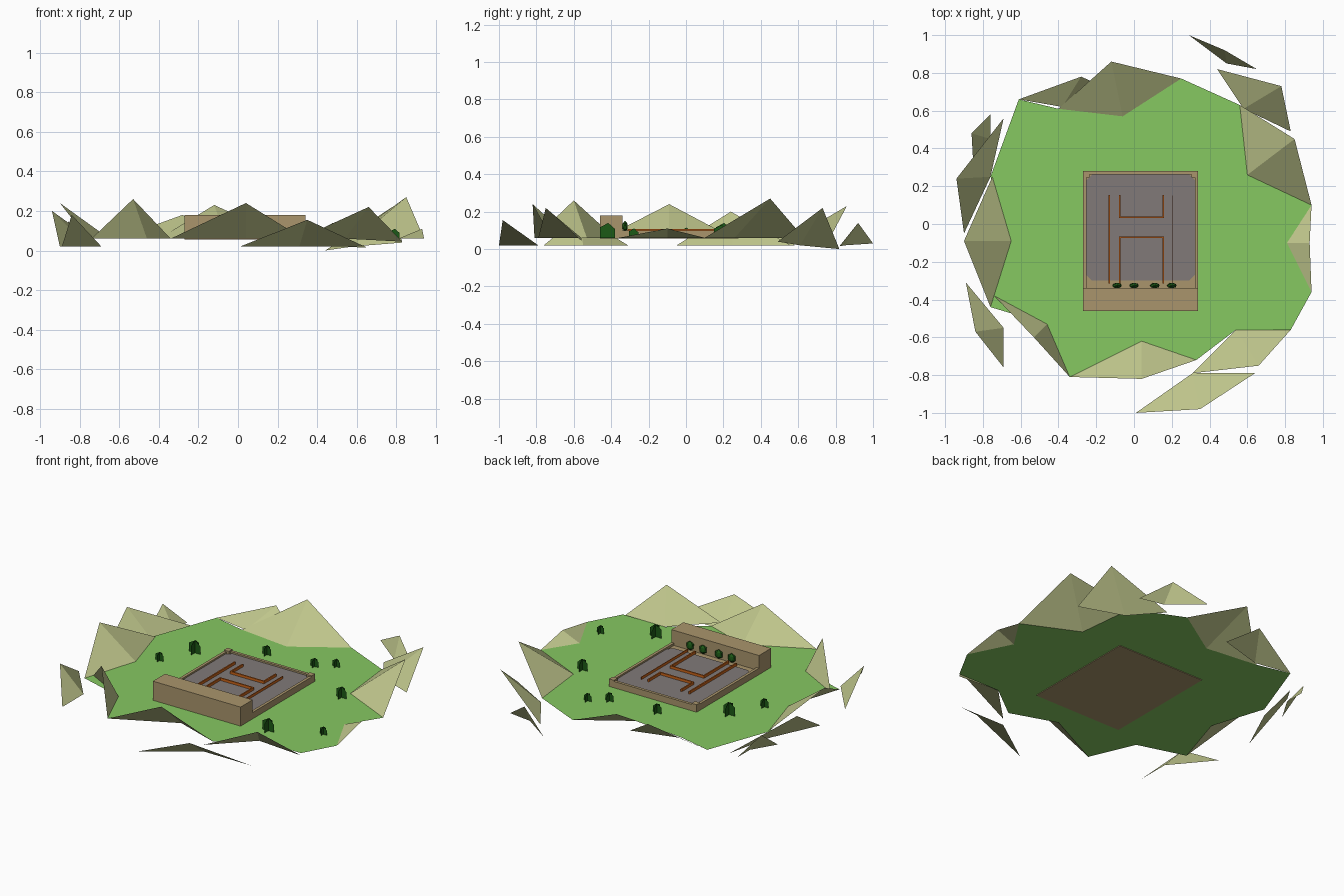
import bpy, bmesh, math
from mathutils import Vector

if "Cube" in bpy.data.objects:
    bpy.data.objects.remove(bpy.data.objects["Cube"])

def mat(name, r, g, b):
    m = bpy.data.materials.new(name)
    m.diffuse_color = (r, g, b, 1)
    m.use_nodes = True
    m.node_tree.nodes["Principled BSDF"].inputs["Base Color"].default_value = m.diffuse_color
    return m

GRASS = mat("grass_green", .24, .58, .12)
ROCK = mat("hill_khaki", .52, .56, .26)
BROWN = mat("wall_brown", .40, .30, .15)
GREY = mat("floor_grey", .22, .195, .19)
ORANGE = mat("kerb_orange", .60, .13, .01)
LEAF = mat("leaf_green", .012, .10, .008)

def make(name, verts, faces, m):
    me = bpy.data.meshes.new(name)
    me.from_pydata(verts, [], faces)
    me.materials.append(m)
    ob = bpy.data.objects.new(name, me)
    bpy.context.collection.objects.link(ob)
    return ob

def box(name, x0, x1, y0, y1, z0, z1, m):
    bm = bmesh.new()
    bmesh.ops.create_cube(bm, size=1)
    for v in bm.verts:
        v.co = Vector((x1 if v.co.x > 0 else x0, y1 if v.co.y > 0 else y0, z1 if v.co.z > 0 else z0))
    me = bpy.data.meshes.new(name)
    bm.to_mesh(me)
    bm.free()
    me.materials.append(m)
    ob = bpy.data.objects.new(name, me)
    bpy.context.collection.objects.link(ob)
    return ob

G = .06  # ground level

# Flat meadow with a notched outline
outline = [(-.34, -.81), (.04, -.62), (.33, -.72), (.54, -.56), (.83, -.56), (.94, -.36),
           (.81, -.10), (.94, .10), (.60, .26), (.56, .63), (.25, .77), (-.06, .57),
           (-.40, .61), (-.61, .66), (-.76, .25), (-.65, -.09), (-.76, -.44), (-.46, -.53)]
make("meadow", [(x, y, G) for x, y in outline], [list(range(len(outline)))], GRASS)

# Hills: two-triangle folded sheets leaning outward (left, foot, right, apex)
def hill(name, l, n, r, a, z):
    zs = z if isinstance(z, tuple) else (z, z, z)
    vs = [(*p, q) for p, q in zip((l, n, r), zs)] + [a]
    # keep the faces looking towards the middle and up
    flip = (Vector(vs[1]) - Vector(vs[0])).cross(Vector(a) - Vector(vs[0])).z < 0
    f = [(0, 1, 3), (1, 2, 3)]
    make(name, vs, [t[::-1] for t in f] if flip else f, ROCK)

hill("hill_front", (-.34, -.81), (.04, -.62), (.33, -.72), (.04, -.82, .24), G)
hill("hill_front_right", (.31, -.79), (.54, -.56), (.83, -.56), (.66, -.75, .22), (G, G, .045))
hill("hill_front_outer", (.01, -1.0), (.31, -.79), (.64, -.79), (.35, -.98, .155), .02)
hill("hill_right", (.94, -.36), (.81, -.10), (.94, .10), (.93, -.10, .11), G)
hill("hill_right_back", (.94, .10), (.60, .26), (.56, .63), (.85, .45, .27), G)
hill("hill_right_outer", (.83, .49), (.58, .61), (.44, .82), (.78, .73, .22), (.04, .02, 0))
hill("hill_back_outer", (.65, .82), (.49, .85), (.29, 1.0), (.48, .92, .14), (.015, .02, .03))
hill("hill_back", (.25, .77), (-.06, .57), (-.40, .61), (-.12, .86, .23), G)
hill("hill_back_left", (-.10, .70), (-.38, .62), (-.61, .66), (-.28, .78, .18), G)
hill("hill_left_back", (-.69, .56), (-.76, .25), (-.90, -.05), (-.94, .24, .20), .02)
hill("hill_left_outer", (-.76, .58), (-.76, .45), (-.85, .30), (-.86, .48, .15), .02)
hill("hill_left", (-.75, .25), (-.65, -.09), (-.76, -.44), (-.90, -.09, .24), G)
hill("hill_front_left", (-.74, -.38), (-.46, -.53), (-.34, -.81), (-.53, -.60, .26), G)
hill("hill_left_front_outer", (-.89, -.31), (-.69, -.55), (-.69, -.76), (-.84, -.57, .18), .02)

# Platform slab, front block, rim and corner posts
X0, X1, Y0, Y1 = -.27, .34, -.34, .28
box("platform_slab", X0, X1, Y0, Y1, .056, .085, BROWN)
box("front_block", X0, X1, -.46, Y0, .056, .18, BROWN)
w = .018
box("rim_left", X0, X0 + w, Y0, Y1, .085, .10, BROWN)
box("rim_right", X1 - w, X1, Y0, Y1, .085, .10, BROWN)
box("rim_back", X0 + w, X1 - w, Y1 - w, Y1, .085, .10, BROWN)
for i, x in enumerate((X0, X1 - .035)):
    box("corner_post_%d" % i, x, x + .035, Y1 - .035, Y1, .085, .107, BROWN)

# Grey floor plate with cut corners
a, b, c, d, k = X0 + w, X1 - w, -.30, Y1 - w, .03
octagon = [(a + k, c), (b - k, c), (b, c + k), (b, d - k), (b - k, d), (a + k, d), (a, d - k), (a, c + k)]
make("floor_plate", [(x, y, .090) for x, y in octagon], [list(range(8))], GREY)

# Thin orange kerbs: two outer rails and two bent inner guides
def kerb(name, p, q, t=.004):
    box(name, min(p[0], q[0]) - t, max(p[0], q[0]) + t,
        min(p[1], q[1]) - t, max(p[1], q[1]) + t, .088, .106, ORANGE)

L, R = -.075, .155
for tag, far, near in (("back", .15, .035), ("front", -.31, -.07)):
    for j, (p, q) in enumerate((((L, far), (L, near)), ((L, near), (R, near)), ((R, near), (R, far)))):
        kerb("guide_kerb_%s_%d" % (tag, j), p, q)
kerb("outer_kerb_left", (-.13, .15), (-.13, -.31))
kerb("outer_kerb_right", (.205, .15), (.205, -.31), .002)

# Little shrubs along the inside of the front block
for i, x in enumerate((-.09, 0, .11, .20)):
    bm = bmesh.new()
    bmesh.ops.create_icosphere(bm, subdivisions=1, radius=1)
    for v in bm.verts:
        v.co = Vector((x + v.co.x * .028, -.326 + v.co.y * .016, .122 + v.co.z * .03))
    me = bpy.data.meshes.new("wall_shrub_%d" % i)
    bm.to_mesh(me)
    bm.free()
    me.materials.append(LEAF)
    bpy.context.collection.objects.link(bpy.data.objects.new(me.name, me))

# Meadow bushes made of crossed upright cards
bushes = [(-.44, .20, .08), (-.09, .416, .06), (-.545, 0, .055), (.225, .44, .055),
          (.327, .51, .05), (.59, .186, .07), (.79, -.28, .05), (.505, -.42, .08)]
profile = [(-.5, 0), (.5, 0), (.5, .6), (.05, 1), (-.5, .7)]
for i, (x, y, s) in enumerate(bushes):
    vs, fs = [], []
    for ang in (0, math.pi / 2):
        base = len(vs)
        vs += [(x + u * s * math.cos(ang), y + u * s * math.sin(ang), G + h * s) for u, h in profile]
        fs.append(list(range(base, base + 5)))
    make("bush_%d" % i, vs, fs, LEAF)
